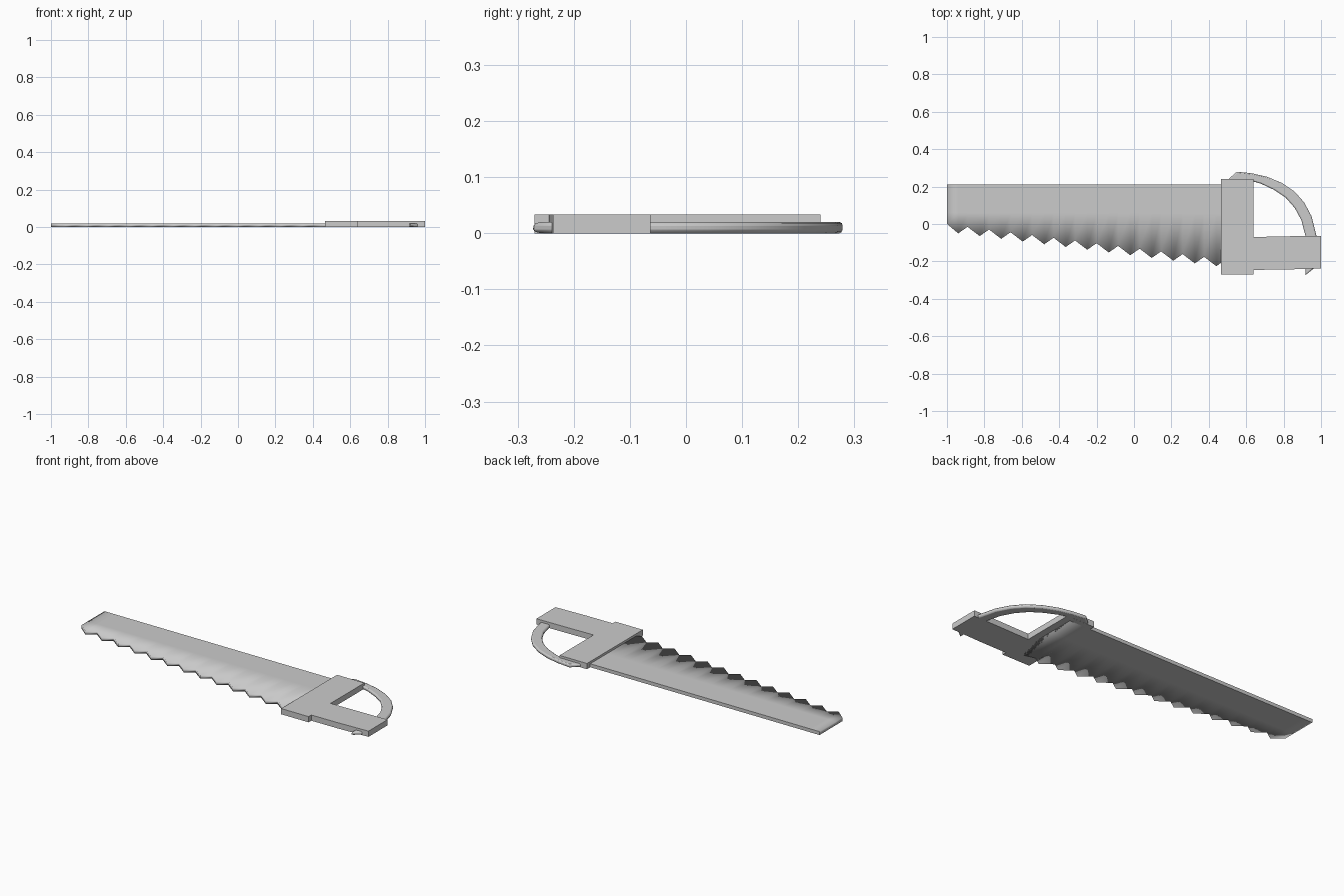
import bpy
import bmesh

cube = bpy.data.objects.get("Cube")
if cube:
    bpy.data.objects.remove(cube, do_unlink=True)

grey = bpy.data.materials.new("plain_grey")
grey.use_nodes = True
grey.diffuse_color = (0.6, 0.6, 0.6, 1)
grey.node_tree.nodes["Principled BSDF"].inputs["Base Color"].default_value = (0.6, 0.6, 0.6, 1)

THIN, THICK = 0.02, 0.033


def strip(name, rows, height, sharp_angle=0.6, bevel=0.0):
    """Flat slab made of quads between neighbouring rows of (x, y) points."""
    bm = bmesh.new()
    grid = [[bm.verts.new((x, y, 0)) for x, y in row] for row in rows]
    for a, b in zip(grid, grid[1:]):
        for i in range(len(a) - 1):
            bm.faces.new((a[i], a[i + 1], b[i + 1], b[i]))
    top = bmesh.ops.extrude_face_region(bm, geom=bm.faces[:])["geom"]
    for v in top:
        if isinstance(v, bmesh.types.BMVert):
            v.co.z = height
    bmesh.ops.recalc_face_normals(bm, faces=bm.faces)
    for f in bm.faces:
        f.smooth = True
    for e in bm.edges:
        if len(e.link_faces) == 2:
            e.smooth = e.calc_face_angle() < sharp_angle
    mesh = bpy.data.meshes.new(name)
    bm.to_mesh(mesh)
    bm.free()
    mesh.materials.append(grey)
    obj = bpy.data.objects.new(name, mesh)
    bpy.context.collection.objects.link(obj)
    if bevel:
        mod = obj.modifiers.new("soft_edge", "BEVEL")
        mod.width, mod.segments, mod.limit_method = bevel, 2, "ANGLE"
    return obj


# Blade: straight back, toothed lower edge sloping down towards the handle
teeth = [(-1, 0)]
for i in range(13):
    x = -0.94 + i * 0.115
    y = -0.05 - (x + 0.94) * 0.127
    teeth += [(x, y), (x + 0.05, y + 0.035)]
teeth.append((0.6, -0.22))
middle = [(x, 0.06) for x, y in teeth]
back = [(x, 0.21) for x, y in teeth]
blade = strip("blade", [teeth, middle, back], THIN, sharp_angle=4)
for e in blade.data.edges:
    if all(blade.data.vertices[v].co.y > 0.2 for v in e.vertices):
        e.use_edge_sharp = True

# Collar across the blade and grip behind it
strip("collar", [[(0.465, -0.27), (0.64, -0.27)],
                 [(0.465, 0.24), (0.64, 0.24)]], THICK)
strip("grip", [[(0.63, -0.245), (0.8, -0.244), (1, -0.237)],
               [(0.63, -0.07), (0.8, -0.066), (1, -0.063)]], THICK)

# Curved guard from the collar round to a small spur under the grip
outer = [(0.55, 0.28), (0.63, 0.271), (0.71, 0.253), (0.79, 0.22), (0.86, 0.172),
         (0.91, 0.115), (0.95, 0.04), (0.975, -0.06), (0.98, -0.16), (0.965, -0.235)]
inner = [(0.5, 0.235), (0.61, 0.235), (0.68, 0.215), (0.75, 0.182), (0.81, 0.142),
         (0.86, 0.085), (0.895, 0.02), (0.917, -0.065), (0.925, -0.16), (0.915, -0.275)]
strip("guard", [outer, inner], THIN, bevel=0.007)
